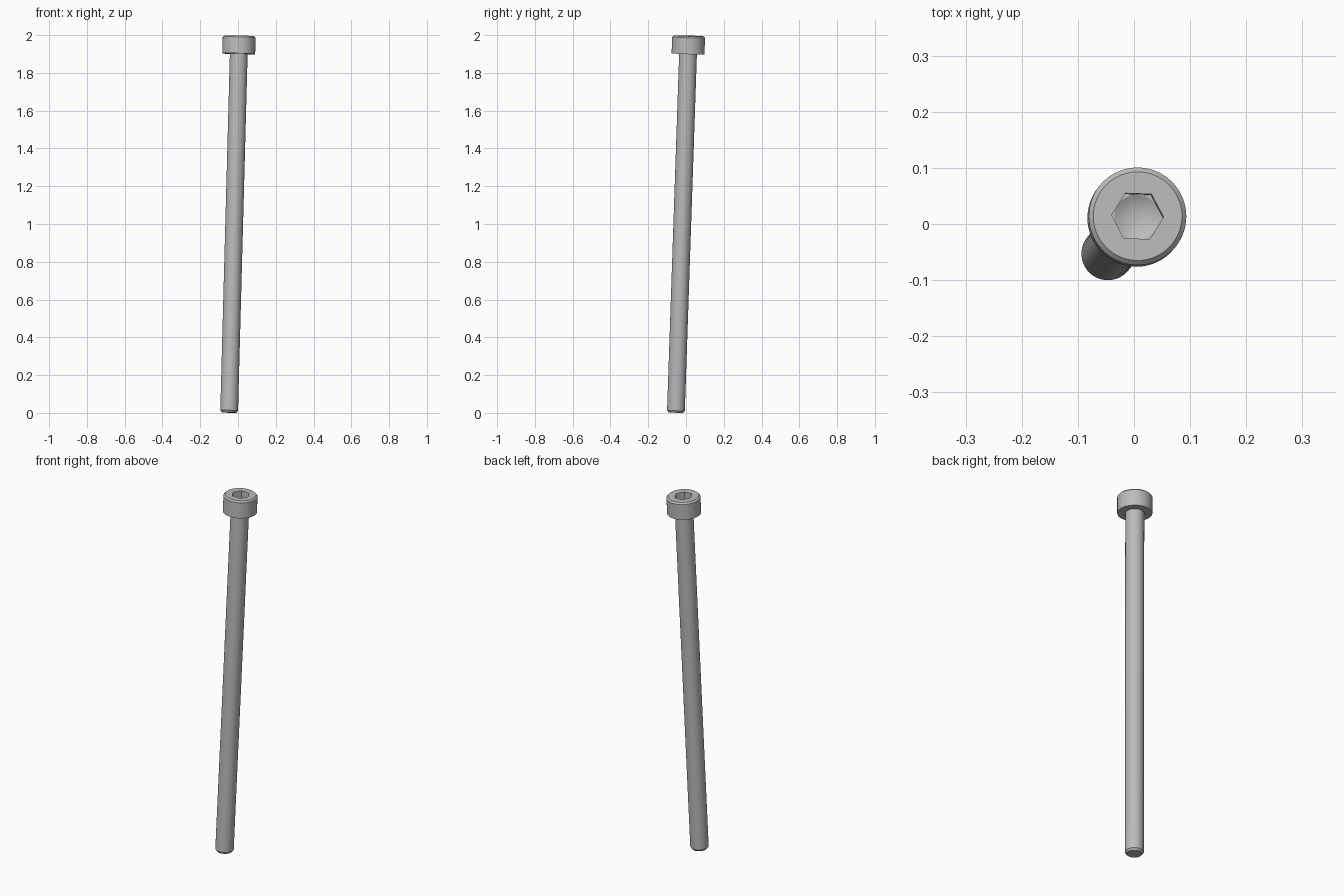
import bpy, bmesh, math
from mathutils import Vector, Matrix

cube = bpy.data.objects.get("Cube")
if cube:
    bpy.data.objects.remove(cube, do_unlink=True)

SEGMENTS = 64
LENGTH = 1.996
HEAD_HEIGHT = 0.095
HEAD_RADIUS = 0.087
SHAFT_RADIUS = 0.047
SOCKET_RADIUS = 0.0464
SOCKET_DEPTH = 0.048
HEAD_BASE = LENGTH - HEAD_HEIGHT

# Tilted axis of the whole screw
FOOT = Vector((-0.047, -0.0535, 0.0017))
TOP = Vector((0.0065, 0.0140, 1.9965))
tilt = Vector((0, 0, 1)).rotation_difference(TOP - FOOT).to_matrix().to_4x4()
PLACE = Matrix.Translation(FOOT) @ tilt

steel = bpy.data.materials.new("grey steel")
steel.use_nodes = True
GREY = (0.5, 0.5, 0.5, 1)
steel.diffuse_color = GREY
steel.node_tree.nodes["Principled BSDF"].inputs["Base Color"].default_value = GREY


def lathe(name, profile, sides=SEGMENTS, turn=0.0):
    """Closed solid of revolution from (radius, height) points, bottom to top."""
    bm = bmesh.new()
    rings = []
    for radius, z in profile:
        if radius == 0:
            rings.append([bm.verts.new((0, 0, z))] * sides)
            continue
        angles = [turn + math.tau * i / sides for i in range(sides)]
        rings.append([bm.verts.new((radius * math.cos(a), radius * math.sin(a), z))
                      for a in angles])
    for low, high in zip(rings, rings[1:]):
        for i in range(sides):
            j = (i + 1) % sides
            corners = dict.fromkeys((low[i], low[j], high[j], high[i]))
            bm.faces.new(list(corners))
    if profile[0][0]:
        bm.faces.new(rings[0][::-1])
    if profile[-1][0]:
        bm.faces.new(rings[-1])
    bmesh.ops.recalc_face_normals(bm, faces=bm.faces)
    mesh = bpy.data.meshes.new(name)
    bm.to_mesh(mesh)
    bm.free()
    mesh.materials.append(steel)
    obj = bpy.data.objects.new(name, mesh)
    bpy.context.collection.objects.link(obj)
    obj.matrix_world = PLACE
    return obj


def select_only(obj):
    bpy.ops.object.select_all(action='DESELECT')
    obj.select_set(True)
    bpy.context.view_layer.objects.active = obj


def carve(obj, cutter):
    cutter.hide_render = True
    bpy.context.view_layer.update()
    mod = obj.modifiers.new("carve", 'BOOLEAN')
    mod.operation = 'DIFFERENCE'
    mod.solver = 'EXACT'
    mod.object = cutter
    select_only(obj)
    bpy.ops.object.modifier_apply(modifier=mod.name)
    bpy.data.objects.remove(cutter, do_unlink=True)


# Shaft with a chamfered tip
shaft = lathe("shaft", [(0.0385, 0), (SHAFT_RADIUS, 0.011), (SHAFT_RADIUS, HEAD_BASE + 0.002)])

# Cylindrical head with a chamfered top rim
head = lathe("head", [(HEAD_RADIUS, HEAD_BASE), (HEAD_RADIUS, LENGTH - 0.008),
                      (HEAD_RADIUS - 0.008, LENGTH)])

# Hexagonal socket, then the drill point at its floor
floor = LENGTH - SOCKET_DEPTH
flat = SOCKET_RADIUS * math.cos(math.pi / 6) - 0.0003
carve(head, lathe("socket_cutter", [(SOCKET_RADIUS, floor), (SOCKET_RADIUS, LENGTH + 0.05)],
                  sides=6, turn=math.radians(-2)))
carve(head, lathe("drill_cutter", [(0, floor - flat * 0.58), (flat, floor),
                                   (flat, LENGTH + 0.05)]))

for part in (shaft, head):
    select_only(part)
    bpy.ops.object.shade_smooth_by_angle(angle=math.radians(25))
